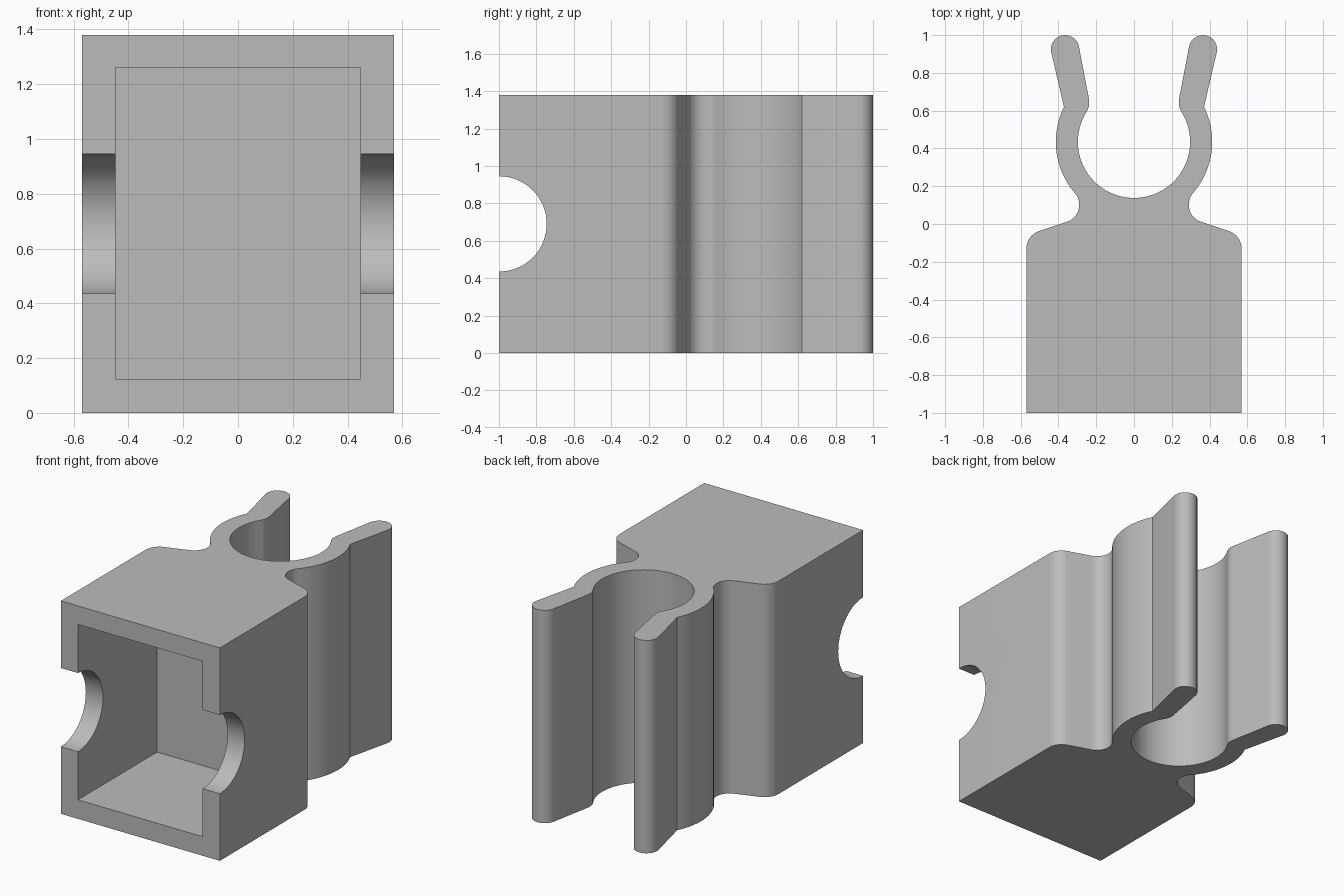
import bpy, bmesh
from math import sin, cos, radians, pi
from mathutils import Matrix

cube = bpy.data.objects.get("Cube")
if cube:
    bpy.data.objects.remove(cube, do_unlink=True)

HEIGHT = 1.38

grey = bpy.data.materials.new("plain grey")
grey.use_nodes = True
colour = (0.5, 0.5, 0.5, 1)
grey.diffuse_color = colour
grey.node_tree.nodes["Principled BSDF"].inputs["Base Color"].default_value = colour


def arc(cx, cy, r, start, end, steps):
    """Points along an arc, angles in degrees."""
    angles = [radians(start + (end - start) * i / steps) for i in range(steps + 1)]
    return [(cx + r * cos(a), cy + r * sin(a)) for a in angles]


def make_object(name, bm):
    bmesh.ops.recalc_face_normals(bm, faces=bm.faces)
    mesh = bpy.data.meshes.new(name)
    bm.to_mesh(mesh)
    bm.free()
    mesh.materials.append(grey)
    obj = bpy.data.objects.new(name, mesh)
    bpy.context.collection.objects.link(obj)
    return obj


def cut(target, cutter):
    cutter.hide_render = True
    mod = target.modifiers.new("cut", 'BOOLEAN')
    mod.operation = 'DIFFERENCE'
    mod.solver = 'EXACT'
    mod.object = cutter
    bpy.context.view_layer.objects.active = target
    bpy.ops.object.modifier_apply(modifier=mod.name)
    bpy.data.objects.remove(cutter, do_unlink=True)


# Half outline: box side, shoulder, neck notch, clip arm, rounded tip, bore
half = [(0.57, -1)]
half += arc(0.47, -0.132, 0.10, 0, 71.6, 12)
half += arc(0.385, 0.102, 0.095, 251.6, 139.1, 18)
half += arc(0, 0.435, 0.414, -40.9, 26.5, 24)[1:]
half += arc(0.365, 0.925, 0.075, -12, 168, 20)
half += arc(0.337, 0.645, 0.10, 168.5, 212, 10)
half += arc(0, 0.435, 0.297, 32, -90, 36)[1:]
outline = half + [(-x, y) for x, y in reversed(half[:-1])]

# Holder body, extruded from the outline
bm = bmesh.new()
base = bm.faces.new([bm.verts.new((x, y, 0)) for x, y in outline])
top = bmesh.ops.extrude_face_region(bm, geom=[base])["geom"]
bmesh.ops.translate(bm, vec=(0, 0, HEIGHT),
                    verts=[v for v in top if isinstance(v, bmesh.types.BMVert)])
holder = make_object("clip_holder", bm)

# Rectangular pocket open to the front
bm = bmesh.new()
bmesh.ops.create_cube(bm, size=1, matrix=Matrix.Translation((0, -0.695, 0.692))
                      @ Matrix.Diagonal((0.894, 1.01, 1.137, 1)))
cut(holder, make_object("pocket_cutter", bm))

# Half-round finger notches through both side walls
bm = bmesh.new()
bmesh.ops.create_cone(bm, cap_ends=True, segments=64, radius1=0.255, radius2=0.255, depth=2,
                      matrix=Matrix.Translation((0, -1, HEIGHT / 2)) @ Matrix.Rotation(pi / 2, 4, 'Y'))
cut(holder, make_object("notch_cutter", bm))

# Smooth curved walls, crisp edges
bpy.ops.object.select_all(action='DESELECT')
holder.select_set(True)
bpy.context.view_layer.objects.active = holder
bpy.ops.object.shade_smooth_by_angle(angle=radians(30))
